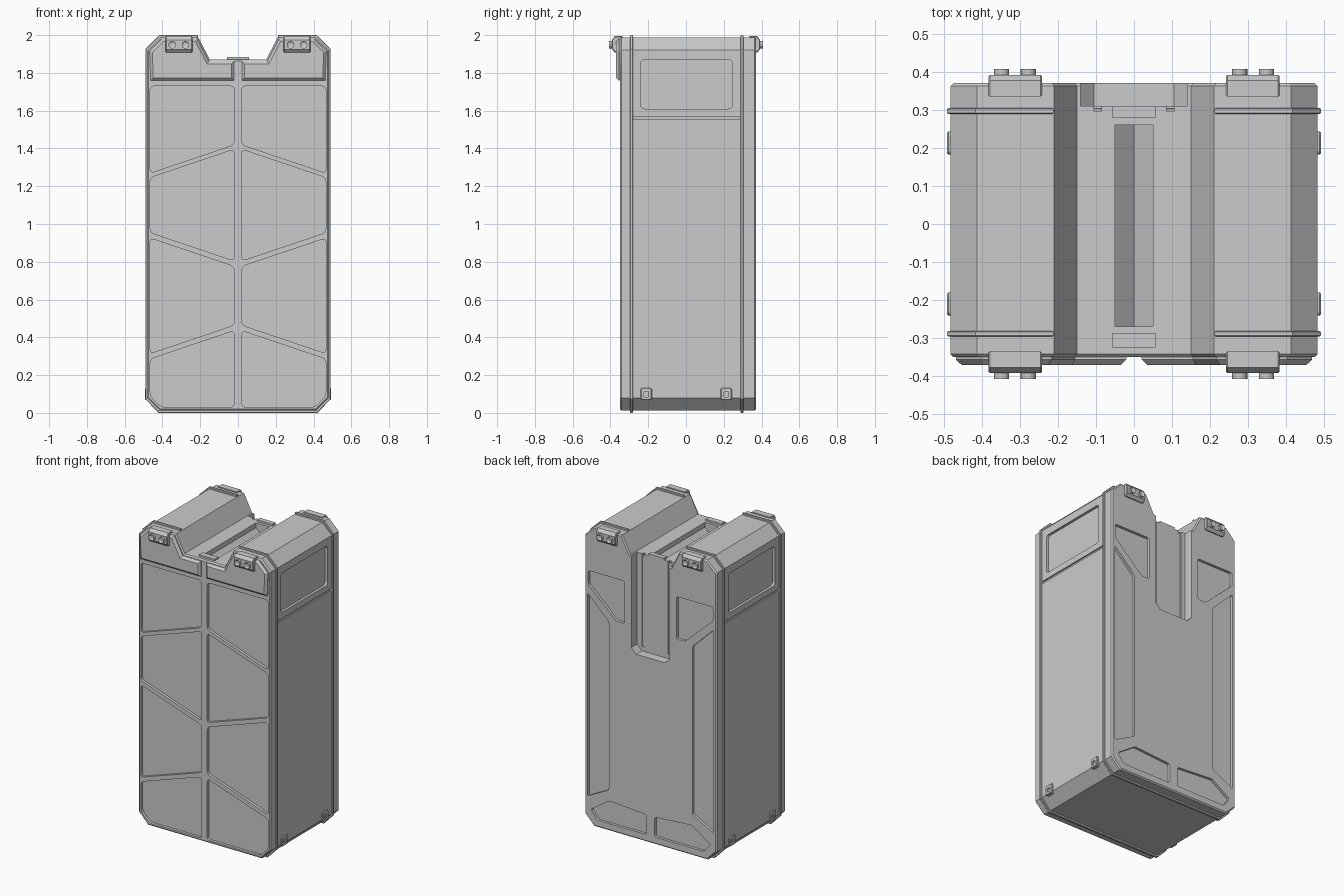
import bpy, bmesh
from mathutils import Vector, Matrix

if "Cube" in bpy.data.objects:
    bpy.data.objects.remove(bpy.data.objects["Cube"])


def prism(name, pts, a, b, axis='Y', rnd=0, ch_a=0, ch_b=0):
    """Extrude a profile (xz for axis Y, yz for axis X) from a to b; round corners, chamfer end caps."""
    place = (lambda p, d: (p[0], d, p[1])) if axis == 'Y' else (lambda p, d: (d, p[0], p[1]))
    k = 1 if axis == 'Y' else 0
    bm = bmesh.new()
    lo = [bm.verts.new(place(p, a)) for p in pts]
    hi = [bm.verts.new(place(p, b)) for p in pts]
    n = len(pts)
    bm.faces.new(lo)
    bm.faces.new(hi)
    for i in range(n):
        j = (i + 1) % n
        bm.faces.new((lo[i], lo[j], hi[j], hi[i]))
    bmesh.ops.recalc_face_normals(bm, faces=bm.faces[:])
    if rnd:
        es = [e for e in bm.edges if abs(e.verts[0].co[k] - e.verts[1].co[k]) > 1e-5]
        bmesh.ops.bevel(bm, geom=es, offset=rnd, segments=3, profile=0.5, affect='EDGES')
    for end, w in ((a, ch_a), (b, ch_b)):
        if w:
            es = [e for e in bm.edges if all(abs(v.co[k] - end) < 1e-5 for v in e.verts)]
            bmesh.ops.bevel(bm, geom=es, offset=w, segments=1, affect='EDGES')
    bmesh.ops.recalc_face_normals(bm, faces=bm.faces[:])
    me = bpy.data.meshes.new(name)
    bm.to_mesh(me)
    bm.free()
    ob = bpy.data.objects.new(name, me)
    bpy.context.collection.objects.link(ob)
    return ob


def flip(pts, s):
    return [(s * x, z) for x, z in pts]


def mirrored(half):
    """Complete a right half profile that does not touch the centre line."""
    return half + [(-x, z) for x, z in reversed(half)]


def rect(u0, u1, v0, v1):
    return [(u0, v0), (u1, v0), (u1, v1), (u0, v1)]


def cut(target, cutter):
    cutter.hide_render = True
    m = target.modifiers.new("cut", 'BOOLEAN')
    m.operation = 'DIFFERENCE'
    m.solver = 'EXACT'
    m.object = cutter
    bpy.context.view_layer.objects.active = target
    bpy.ops.object.modifier_apply(modifier=m.name)
    bpy.data.objects.remove(cutter)


# Main case with chamfered corners and a notch across the top
outline = mirrored([(0.415, 0.012), (0.482, 0.08), (0.482, 1.92), (0.412, 1.988),
                    (0.21, 1.988), (0.15, 1.872)])
body = prism("case_body", outline, -0.35, 0.37, ch_a=0.008, ch_b=0.008)

# Recessed panels on the front
front = [
    [(0.02, 1.73), (0.465, 1.73), (0.465, 1.27), (0.02, 1.42)],
    [(0.02, 1.395), (0.465, 1.245), (0.465, 0.955), (0.02, 0.805)],
    [(0.02, 0.775), (0.465, 0.925), (0.465, 0.315), (0.02, 0.465)],
    [(0.02, 0.435), (0.465, 0.285), (0.465, 0.09), (0.405, 0.03), (0.02, 0.03)],
]
# Recessed panels on the back
back = [
    [(0.19, 1.69), (0.455, 1.69), (0.455, 1.60), (0.25, 1.41), (0.19, 1.41)],
    [(0.46, 1.54), (0.305, 1.39), (0.305, 0.28), (0.46, 0.20)],
    [(0.03, 0.19), (0.30, 0.21), (0.435, 0.12), (0.39, 0.06), (0.03, 0.06)],
]
for s in (1, -1):
    for p in front:
        cut(body, prism("cutter", flip(p, s), -0.45, -0.332, rnd=0.02))
    for p in back:
        cut(body, prism("cutter", flip(p, s), 0.352, 0.45, rnd=0.012))
    # Side window recess and the groove below it
    cut(body, prism("cutter", rect(-0.24, 0.245, 1.61, 1.87), s * 0.465, s * 0.55, 'X', rnd=0.02))
    cut(body, prism("cutter", rect(-0.28, 0.285, 1.555, 1.57), s * 0.473, s * 0.55, 'X'))

# Channel down the back with two guide grooves
cut(body, prism("cutter", mirrored([(0.105, 1.23), (0.14, 1.265), (0.14, 2.1)]), 0.31, 0.45))
for s in (1, -1):
    cut(body, prism("cutter", flip(rect(0.086, 0.105, 1.26, 2.1), s), 0.295, 0.34))

# V-bottomed slot in the top
cut(body, prism("cutter", [(-0.05, 1.95), (-0.05, 1.84), (0, 1.79), (0.05, 1.84), (0.05, 1.95)],
                -0.27, 0.26))

# Slot end stops
for name, y0, y1 in (("front_slot_stop", -0.325, -0.287), ("back_slot_stop", 0.278, 0.31)):
    prism(name, rect(-0.057, 0.057, 1.86, 1.884), y0, y1)

# Reinforcing bands around the case
band = mirrored([(0.42, 0.0), (0.491, 0.073), (0.491, 1.927), (0.416, 2.0),
                 (0.212, 2.0), (0.212, 1.96), (0.16, 1.86)])
prism("front_band", band, -0.296, -0.281, ch_a=0.003, ch_b=0.003)
prism("back_band", band, 0.289, 0.305, ch_a=0.003, ch_b=0.003)

# Raised upper front panels
upper = [(0.02, 1.76), (0.462, 1.76), (0.468, 1.915), (0.402, 1.98), (0.217, 1.98),
         (0.155, 1.862), (0.02, 1.862)]
for s, side in ((1, "right"), (-1, "left")):
    prism(side + "_upper_front_panel", flip(upper, s), -0.34, -0.37, ch_b=0.014)

# Corner clasps with two bolts each
for sx, side in ((1, "right"), (-1, "left")):
    for sy, end in ((-1, "front"), (1, "back")):
        o = 0.392
        prof = [(sy * y, z) for y, z in ((0.335, 1.995), (o - 0.015, 1.995), (o, 1.975),
                                         (o, 1.925), (o - 0.015, 1.908), (0.335, 1.908))]
        prism(f"{end}_{side}_clasp", prof, sx * 0.242, sx * 0.383, 'X', ch_a=0.004, ch_b=0.004)
        for i, x in enumerate((0.278, 0.348)):
            bm = bmesh.new()
            bmesh.ops.create_cone(bm, cap_ends=True, segments=16, radius1=0.02, radius2=0.02,
                                  depth=0.03, matrix=Matrix.Rotation(1.5707963, 4, 'X'))
            # Socket in the outer face of the bolt
            cap = [f for f in bm.faces if len(f.verts) > 4 and f.calc_center_median().y * sy > 0]
            bmesh.ops.inset_region(bm, faces=cap, thickness=0.01)
            bmesh.ops.translate(bm, verts=cap[0].verts[:], vec=Vector((0, -sy * 0.006, 0)))
            me = bpy.data.meshes.new("bolt")
            bm.to_mesh(me)
            bm.free()
            ob = bpy.data.objects.new(f"{end}_{side}_bolt_{i + 1}", me)
            ob.location = (sx * x, sy * 0.392, 1.949)
            bpy.context.collection.objects.link(ob)

# Small cleats at the foot of each side
for s, side in ((1, "right"), (-1, "left")):
    for y, end in ((-0.21, "front"), (0.213, "back")):
        cleat = prism(f"{end}_{side}_cleat", rect(y - 0.03, y + 0.03, 0.068, 0.132),
                      s * 0.455, s * 0.492, 'X', rnd=0.01, ch_b=0.004)
        cut(cleat, prism("cutter", rect(y - 0.012, y + 0.012, 0.085, 0.11), s * 0.484, s * 0.52, 'X'))
